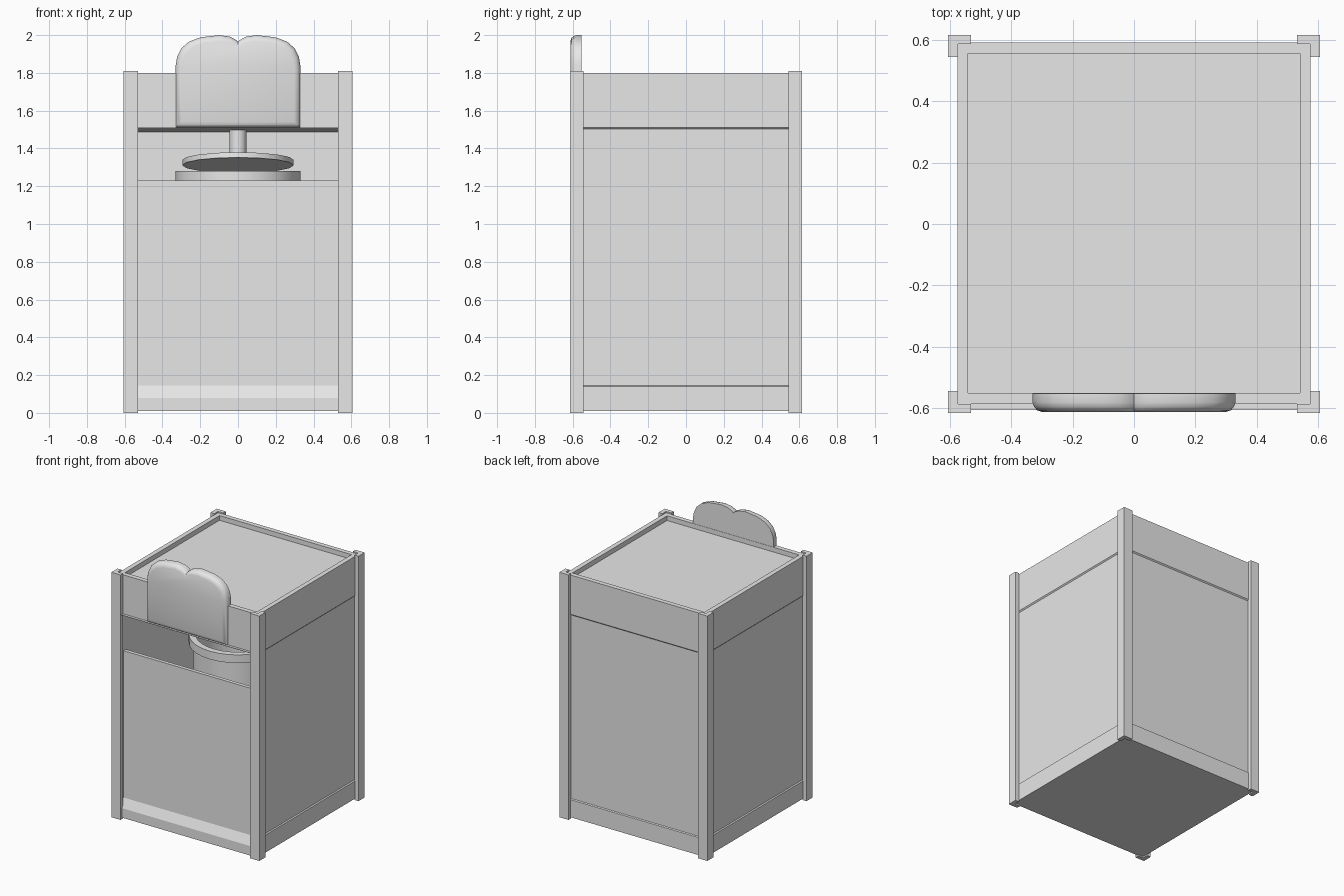
import bpy, bmesh, math
from mathutils import Matrix, Vector

if "Cube" in bpy.data.objects:
    bpy.data.objects.remove(bpy.data.objects["Cube"])

grey = bpy.data.materials.new("light_grey")
grey.diffuse_color = (0.8, 0.8, 0.8, 1)
grey.use_nodes = True
grey.node_tree.nodes["Principled BSDF"].inputs["Base Color"].default_value = grey.diffuse_color


def finish(name, bm, smooth=False):
    bmesh.ops.recalc_face_normals(bm, faces=bm.faces)
    me = bpy.data.meshes.new(name)
    bm.to_mesh(me)
    bm.free()
    me.materials.append(grey)
    ob = bpy.data.objects.new(name, me)
    bpy.context.collection.objects.link(ob)
    if smooth:
        bpy.ops.object.select_all(action='DESELECT')
        ob.select_set(True)
        bpy.context.view_layer.objects.active = ob
        bpy.ops.object.shade_smooth_by_angle(angle=math.radians(35))
    return ob


def loft(name, rings, smooth=False, closed=True):
    """Bridge equal-length rings of points; cap both ends, or join last to first."""
    bm = bmesh.new()
    vs = [[bm.verts.new(p) for p in r] for r in rings]
    n = len(rings[0])
    pairs = list(zip(vs, vs[1:]))
    if not closed:
        pairs.append((vs[-1], vs[0]))
    for a, b in pairs:
        for i in range(n):
            j = (i + 1) % n
            bm.faces.new((a[i], a[j], b[j], b[i]))
    if closed:
        bm.faces.new(vs[0])
        bm.faces.new(vs[-1])
    return finish(name, bm, smooth)


def prism(name, profile, axis, lo, hi):
    """Extrude a 2D profile along an axis (the profile uses the other two)."""
    def at(p, t):
        q = list(p)
        q.insert(axis, t)
        return q
    return loft(name, [[at(p, t) for p in profile] for t in (lo, hi)])


def box(name, x, y, z):
    return prism(name, [(x[0], y[0]), (x[1], y[0]), (x[1], y[1]), (x[0], y[1])], 2, *z)


def lathe(name, profile, sides, closed=True):
    return loft(name, [[(r * math.cos(2 * math.pi * i / sides),
                         r * math.sin(2 * math.pi * i / sides), z)
                        for i in range(sides)] for r, z in profile], True, closed)


# side and back walls: base skirting, recessed middle, overhanging top band
def wall_profile(o, inner, s=1):
    return [(s * a, z) for a, z in (
        (inner, 0.01), (o, 0.01), (o, 0.14), (o - 0.008, 0.145), (o - 0.008, 1.502),
        (o, 1.51), (o, 1.80), (inner, 1.80))]


for side, s in (("left", -1), ("right", 1)):
    prism(side + "_wall", wall_profile(0.575, 0.54, s), 1, -0.585, 0.59)
prism("back_wall", wall_profile(0.59, 0.555), 0, -0.54, 0.54)

# front: lower panel with sloped skirting, upper panel over the opening
prism("front_panel", [(-0.54, 0.01), (-0.597, 0.01), (-0.597, 0.08), (-0.567, 0.145),
                      (-0.567, 1.23), (-0.54, 1.23)], 0, -0.54, 0.54)
box("front_header", (-0.54, 0.54), (-0.585, -0.55), (1.51, 1.80))

# floor, recessed top and slightly sloping ceiling of the compartment
box("floor", (-0.57, 0.57), (-0.585, 0.585), (0.01, 0.04))
box("top_panel", (-0.545, 0.545), (-0.555, 0.56), (1.74, 1.765))
prism("ceiling", [(-0.605, 1.512), (-0.605, 1.509), (0.557, 1.488), (0.557, 1.491)],
      0, -0.54, 0.54)

# L-shaped corner posts
for fx, sx in (("left", -1), ("right", 1)):
    for fy, sy in (("front", -1), ("back", 1)):
        shape = [(0.605, 0.615), (0.53, 0.615), (0.53, 0.585), (0.573, 0.585),
                 (0.573, 0.543), (0.605, 0.543)]
        prism(f"{fy}_{fx}_post", [(sx * x, sy * y) for x, y in shape], 2, 0, 1.81)

# open bucket with a thick rim
lathe("bucket", [(0.30, 0.12), (0.30, 1.22), (0.33, 1.22), (0.33, 1.28), (0.285, 1.28),
                 (0.285, 0.16), (0.001, 0.16), (0.001, 0.12)], 32, False)

# press: pole and tilted disc
lathe("press_pole", [(0.045, 1.32), (0.045, 1.50)], 24)
disc = lathe("press_disc", [(0.295, -0.014), (0.295, 0.014)], 16)
disc.data.transform(Matrix.Translation((0, 0, 1.325)) @ Matrix.Rotation(math.radians(-8), 4, 'X'))

# bread-slice sign with a rounded front edge
half = [(0.33, 1.51), (0.33, 1.84), (0.322, 1.885), (0.30, 1.93), (0.26, 1.965),
        (0.20, 1.988), (0.10, 2.0), (0.045, 1.992), (0.015, 1.978)]
outline = half + [(0, 1.965)] + [(-x, z) for x, z in reversed(half)]
rings = []
for inset, y in ((0, -0.552), (0, -0.58), (0.005, -0.595), (0.015, -0.606), (0.032, -0.612)):
    kx, kz = 1 - inset / 0.33, 1 - inset / 0.245
    rings.append([(x * kx, y, 1.755 + (z - 1.755) * kz) for x, z in outline])
loft("bread_sign", rings, True)
